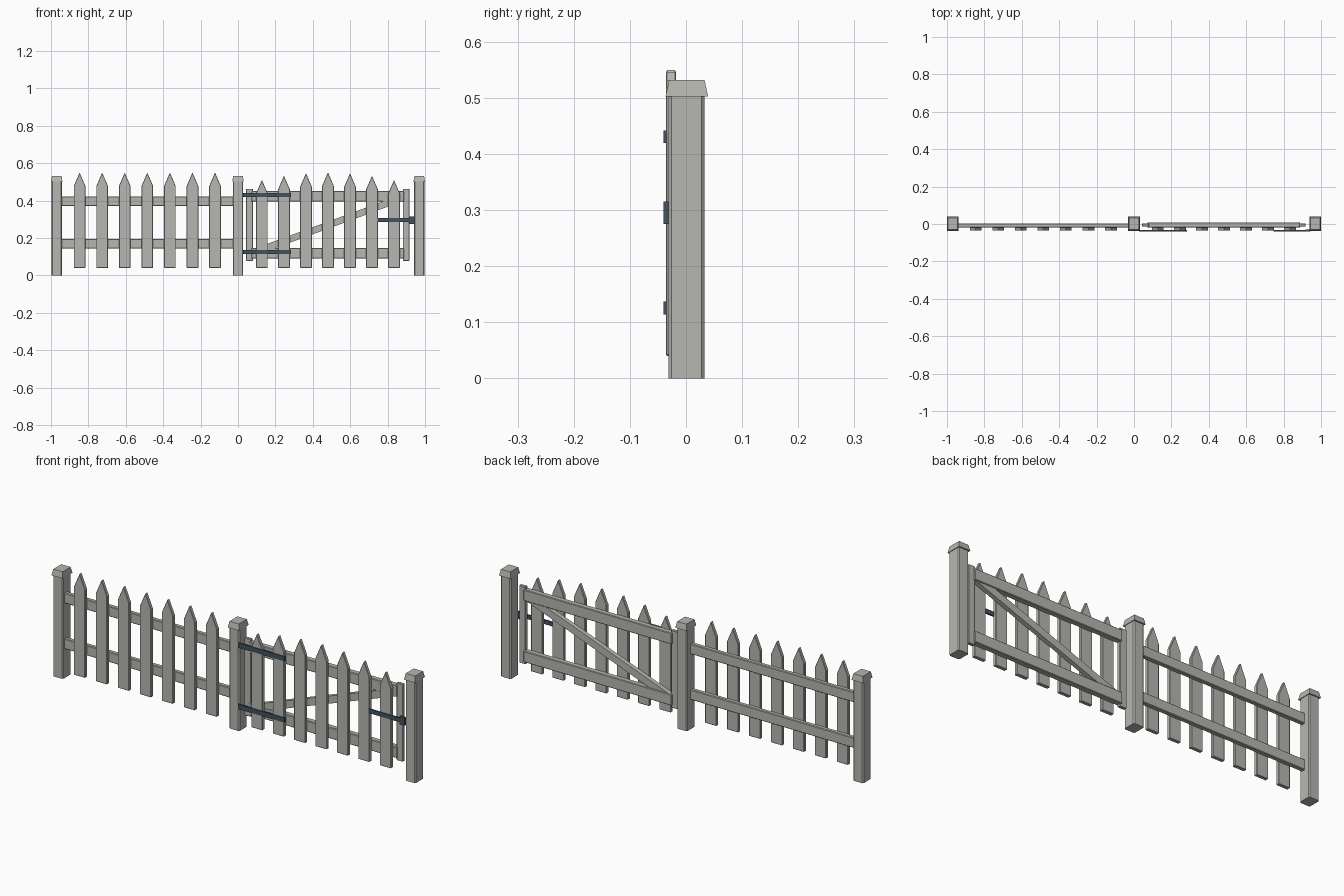
import bpy, bmesh, math
from mathutils import Matrix, Vector

if "Cube" in bpy.data.objects:
    bpy.data.objects.remove(bpy.data.objects["Cube"])


def material(name, rgb):
    m = bpy.data.materials.new(name)
    m.diffuse_color = (*rgb, 1)
    m.use_nodes = True
    m.node_tree.nodes["Principled BSDF"].inputs["Base Color"].default_value = m.diffuse_color
    return m


WOOD = material("weathered grey wood", (0.47, 0.47, 0.44))
IRON = material("dark blue iron", (0.055, 0.085, 0.115))


def finish(name, bm, mat, bevel=0):
    bmesh.ops.recalc_face_normals(bm, faces=bm.faces)
    me = bpy.data.meshes.new(name)
    bm.to_mesh(me)
    bm.free()
    me.materials.append(mat)
    ob = bpy.data.objects.new(name, me)
    bpy.context.collection.objects.link(ob)
    if bevel:
        mod = ob.modifiers.new("chamfer", 'BEVEL')
        mod.width, mod.segments = bevel, 1
    return ob


def box(name, x, y, z, mat=WOOD, bevel=0):
    """Box from (min, max) ranges."""
    bm = bmesh.new()
    bmesh.ops.create_cube(bm, size=1)
    for v in bm.verts:
        v.co = Vector([(a + b) / 2 + c * (b - a) for c, (a, b) in zip(v.co, (x, y, z))])
    return finish(name, bm, mat, bevel)


def picket(name, x, top):
    """Pointed board with chamfered edges."""
    w, z0, sh = 0.031, 0.04, top - 0.072
    bm = bmesh.new()
    prof = [(-w, z0), (w, z0), (w, sh), (0, top), (-w, sh)]
    face = bm.faces.new([bm.verts.new((x + a, -0.0355, b)) for a, b in prof])
    ext = bmesh.ops.extrude_face_region(bm, geom=[face])["geom"]
    bmesh.ops.translate(bm, vec=(0, 0.0175, 0),
                        verts=[g for g in ext if isinstance(g, bmesh.types.BMVert)])
    return finish(name, bm, WOOD, 0.002)


def post(name, x):
    # shaft with chamfered vertical edges
    bm = bmesh.new()
    bmesh.ops.create_cube(bm, size=1)
    for v in bm.verts:
        v.co = Vector((x + v.co.x * 0.056, 0.001 + v.co.y * 0.064, 0.252 + v.co.z * 0.504))
    edges = [e for e in bm.edges if abs(e.verts[0].co.z - e.verts[1].co.z) > 0.1]
    bmesh.ops.bevel(bm, geom=edges, offset=0.005, segments=1, affect='EDGES')
    finish(name, bm, WOOD)
    # tapered cap
    bm = bmesh.new()
    bmesh.ops.create_cube(bm, size=1)
    for v in bm.verts:
        k = 0.83 if v.co.z > 0 else 1
        v.co = Vector((x + v.co.x * 0.062 * k, 0.0015 + v.co.y * 0.076 * k, 0.517 + v.co.z * 0.03))
    finish(name + "_cap", bm, WOOD)


# posts
for name, x in (("left_post", -0.969), ("middle_post", 0.0), ("right_post", 0.969)):
    post(name, x)

# fixed fence panel
for name, z in (("upper", (0.372, 0.423)), ("lower", (0.145, 0.196))):
    box(f"fence_{name}_rail", (-0.945, -0.025), (-0.019, 0.003), z, bevel=0.003)
for i in range(7):
    picket(f"fence_picket_{i + 1}", -0.847 + 0.1207 * i, 0.55)

# gate: stiles, rails, arched pickets
for name, x in (("left", (0.043, 0.08)), ("right", (0.881, 0.916))):
    box(f"gate_{name}_stile", x, (-0.014, 0.003), (0.078, 0.463), bevel=0.002)
for name, z in (("upper", (0.395, 0.451)), ("lower", (0.09, 0.146))):
    box(f"gate_{name}_rail", (0.072, 0.888), (-0.019, 0.009), z, bevel=0.003)
for i in range(7):
    picket(f"gate_picket_{i + 1}", 0.128 + 0.1177 * i, 0.551 - 0.0045 * (i - 3) ** 2)

# diagonal brace
a, b = Vector((0.09, -0.007, 0.125)), Vector((0.87, -0.007, 0.412))
d = b - a
brace = box("gate_brace", (-d.length / 2, d.length / 2), (-0.011, 0.011), (-0.018, 0.018))
brace.matrix_world = Matrix.Translation((a + b) / 2) @ Matrix.Rotation(-math.atan2(d.z, d.x), 4, 'Y')

# ironwork
for name, z in (("upper", 0.4305), ("lower", 0.1255)):
    box(f"{name}_hinge_strap", (0.027, 0.283), (-0.040, -0.031), (z - 0.0115, z + 0.0115), IRON)
box("latch_bar", (0.745, 0.93), (-0.040, -0.033), (0.286, 0.307), IRON)
box("latch_catch", (0.917, 0.943), (-0.0405, -0.029), (0.275, 0.315), IRON)
